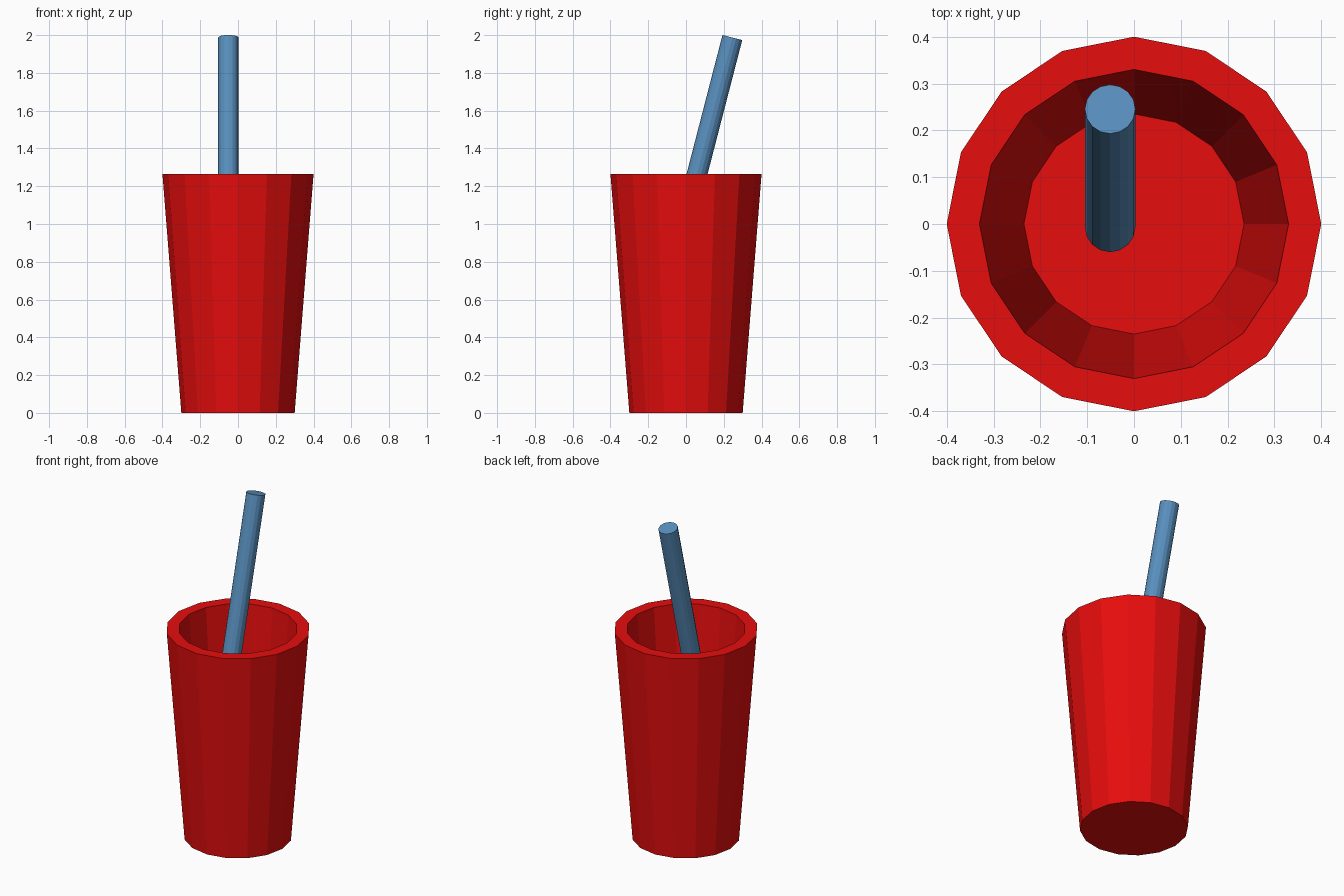
import bpy, bmesh, math
from mathutils import Vector

if "Cube" in bpy.data.objects:
    bpy.data.objects.remove(bpy.data.objects["Cube"])

SIDES = 16


def material(name, color):
    mat = bpy.data.materials.new(name)
    mat.diffuse_color = color
    mat.use_nodes = True
    mat.node_tree.nodes["Principled BSDF"].inputs["Base Color"].default_value = mat.diffuse_color
    return mat


def ring(center, radius, tilt=0.0, stretch=1.0):
    """Circle of points, tipped about x; stretch lengthens it for a mitre."""
    pts = []
    for i in range(SIDES):
        a = 2 * math.pi * i / SIDES
        x, v = radius * math.cos(a), radius * stretch * math.sin(a)
        pts.append(Vector(center) + Vector((x, v * math.cos(tilt), -v * math.sin(tilt))))
    return pts


def skin(name, rings, mat):
    """Bridge successive rings and cap both ends."""
    bm = bmesh.new()
    loops = [[bm.verts.new(p) for p in r] for r in rings]
    for a, b in zip(loops, loops[1:]):
        for i in range(SIDES):
            j = (i + 1) % SIDES
            bm.faces.new((a[i], a[j], b[j], b[i]))
    bm.faces.new(loops[0][::-1])
    bm.faces.new(loops[-1])
    bmesh.ops.recalc_face_normals(bm, faces=bm.faces)
    mesh = bpy.data.meshes.new(name)
    bm.to_mesh(mesh)
    bm.free()
    mesh.materials.append(mat)
    obj = bpy.data.objects.new(name, mesh)
    bpy.context.collection.objects.link(obj)
    return obj


red = material("red", (0.8, 0.004, 0.004, 1))
blue = material("blue", (0.10, 0.28, 0.52, 1))

# Tapered cup: outer wall, flat rim, inner wall, floor
profile = [(0.30, 0.0), (0.40, 1.265), (0.33, 1.265), (0.235, 0.07)]
skin("cup", [ring((0, 0, z), r) for r, z in profile], red)

# Straw: upright inside the cup, mitred bend, then leaning back
lean = math.radians(14.5)
sx, sr = -0.051, 0.054
bend = Vector((sx, -0.006, 1.015))
length = (1.987 - bend.z) / math.cos(lean)
top = bend + length * Vector((0, math.sin(lean), math.cos(lean)))
skin("straw", [
    ring((sx, bend.y, 0.07), sr),
    ring(bend, sr, lean / 2, 1 / math.cos(lean / 2)),
    ring(top, sr, lean),
], blue)
